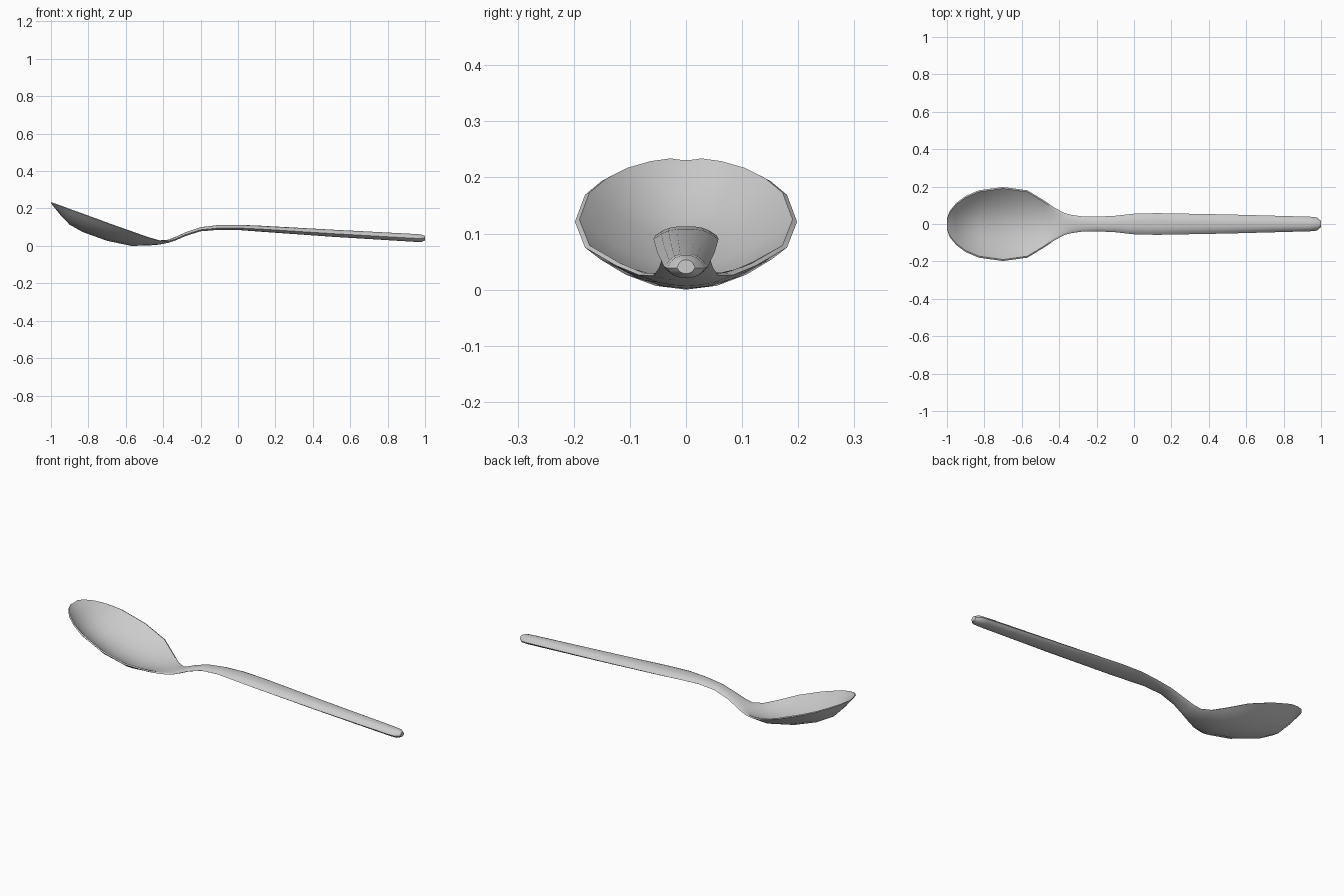
import bpy, bmesh

# Lengthwise stations: x, half width, edge height, underside, upper centre, profile power
STATIONS = [
    (-1.00, 0.030, 0.234, 0.230, 0.233, 2.0),
    (-0.985, 0.070, 0.229, 0.211, 0.219, 2.0),
    (-0.95, 0.113, 0.217, 0.168, 0.180, 2.0),
    (-0.90, 0.150, 0.198, 0.115, 0.129, 2.0),
    (-0.83, 0.180, 0.173, 0.076, 0.091, 2.0),
    (-0.70, 0.198, 0.125, 0.029, 0.044, 2.0),
    (-0.57, 0.180, 0.079, 0.002, 0.018, 2.0),
    (-0.48, 0.125, 0.047, 0.004, 0.020, 2.0),
    (-0.42, 0.084, 0.030, 0.009, 0.027, 2.2),
    (-0.37, 0.058, 0.029, 0.019, 0.036, 2.6),
    (-0.33, 0.048, 0.043, 0.033, 0.052, 3.0),
    (-0.28, 0.041, 0.065, 0.055, 0.075, 3.0),
    (-0.20, 0.039, 0.090, 0.080, 0.102, 3.0),
    (-0.10, 0.044, 0.100, 0.088, 0.114, 3.0),
    (0.00, 0.055, 0.100, 0.087, 0.115, 3.0),
    (0.12, 0.058, 0.094, 0.078, 0.110, 3.0),
    (0.50, 0.051, 0.070, 0.051, 0.089, 3.0),
    (0.94, 0.039, 0.045, 0.024, 0.066, 3.0),
    (0.98, 0.035, 0.043, 0.023, 0.063, 3.0),
    (1.00, 0.016, 0.043, 0.031, 0.055, 3.0),
]
ACROSS = [-1, -0.85, -0.6, -0.3, 0, 0.3, 0.6, 0.85, 1]


def section(bm, x, w, edge, low, high, power):
    """Closed ring: underside left to right, then upper side back again."""
    ring = [bm.verts.new((x, w * s, low + (edge - 0.002 - low) * abs(s) ** power))
            for s in ACROSS]
    inner = w - min(0.008, w * 0.1)
    ring += [bm.verts.new((x, inner * s, high + (edge + 0.002 - high) * abs(s) ** power))
             for s in reversed(ACROSS)]
    return ring


# Spoon: bowl, neck and handle lofted as one skin
bm = bmesh.new()
rings = [section(bm, *st) for st in STATIONS]
for a, b in zip(rings, rings[1:]):
    for i in range(len(a)):
        j = (i + 1) % len(a)
        bm.faces.new((a[i], a[j], b[j], b[i]))
bm.faces.new(rings[0])
bm.faces.new(rings[-1])
bmesh.ops.recalc_face_normals(bm, faces=bm.faces)

mesh = bpy.data.meshes.new("spoon")
bm.to_mesh(mesh)
bm.free()
spoon = bpy.data.objects.new("spoon", mesh)
bpy.context.collection.objects.link(spoon)

# Smooth surface with a crisp rim
bpy.context.view_layer.objects.active = spoon
spoon.select_set(True)
bpy.ops.object.shade_smooth_by_angle(angle=0.7)
spoon.location.z = -min(v.co.z for v in mesh.vertices)
